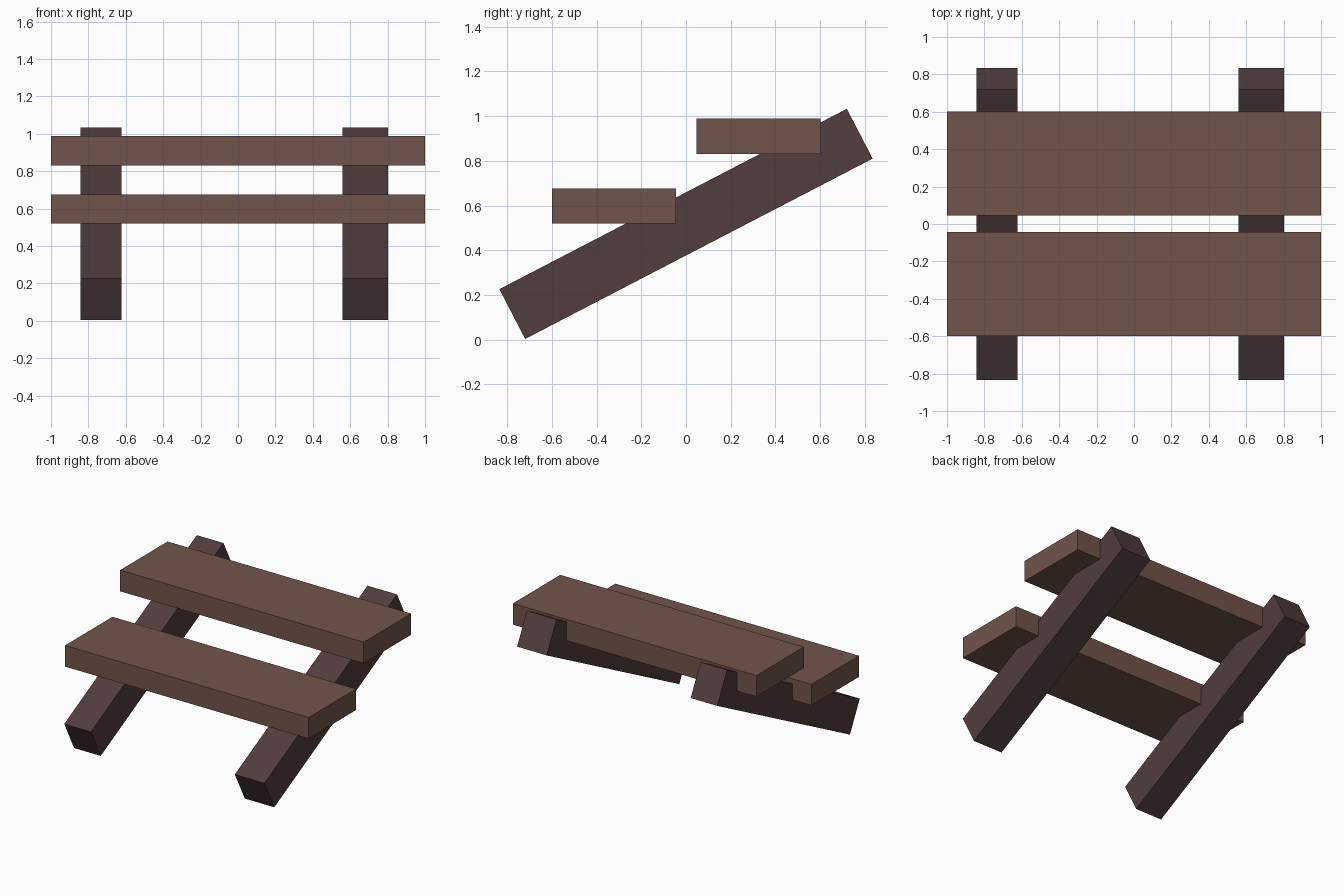
import bpy
from math import atan2

cube = bpy.data.objects.get("Cube")
if cube:
    bpy.data.objects.remove(cube, do_unlink=True)


def make_material(name, rgb):
    mat = bpy.data.materials.new(name)
    mat.use_nodes = True
    color = (*rgb, 1)
    mat.diffuse_color = color
    mat.node_tree.nodes["Principled BSDF"].inputs["Base Color"].default_value = color
    return mat


def make_box(name, center, size, mat, tilt=0):
    bpy.ops.mesh.primitive_cube_add(size=1, location=center, rotation=(tilt, 0, 0))
    obj = bpy.context.object
    obj.name = name
    obj.scale = size
    obj.data.materials.append(mat)
    return obj


plank_wood = make_material("brown plank wood", (0.165, 0.089, 0.067))
beam_wood = make_material("dark beam wood", (0.084, 0.047, 0.047))

# Sloping support beams, slightly different in width
slope = atan2(0.807, 1.555)
for name, x_min, x_max in (("right_beam", -0.842, -0.623), ("left_beam", 0.559, 0.802)):
    make_box(name, ((x_min + x_max) / 2, 0, 0.518),
             (x_max - x_min, 1.752, 0.251), beam_wood, slope)

# Level treads resting in the beams
for name, y, z in (("lower_step", -0.322, 0.598), ("upper_step", 0.324, 0.91)):
    make_box(name, (0, y, z), (2, 0.556, 0.157), plank_wood)
